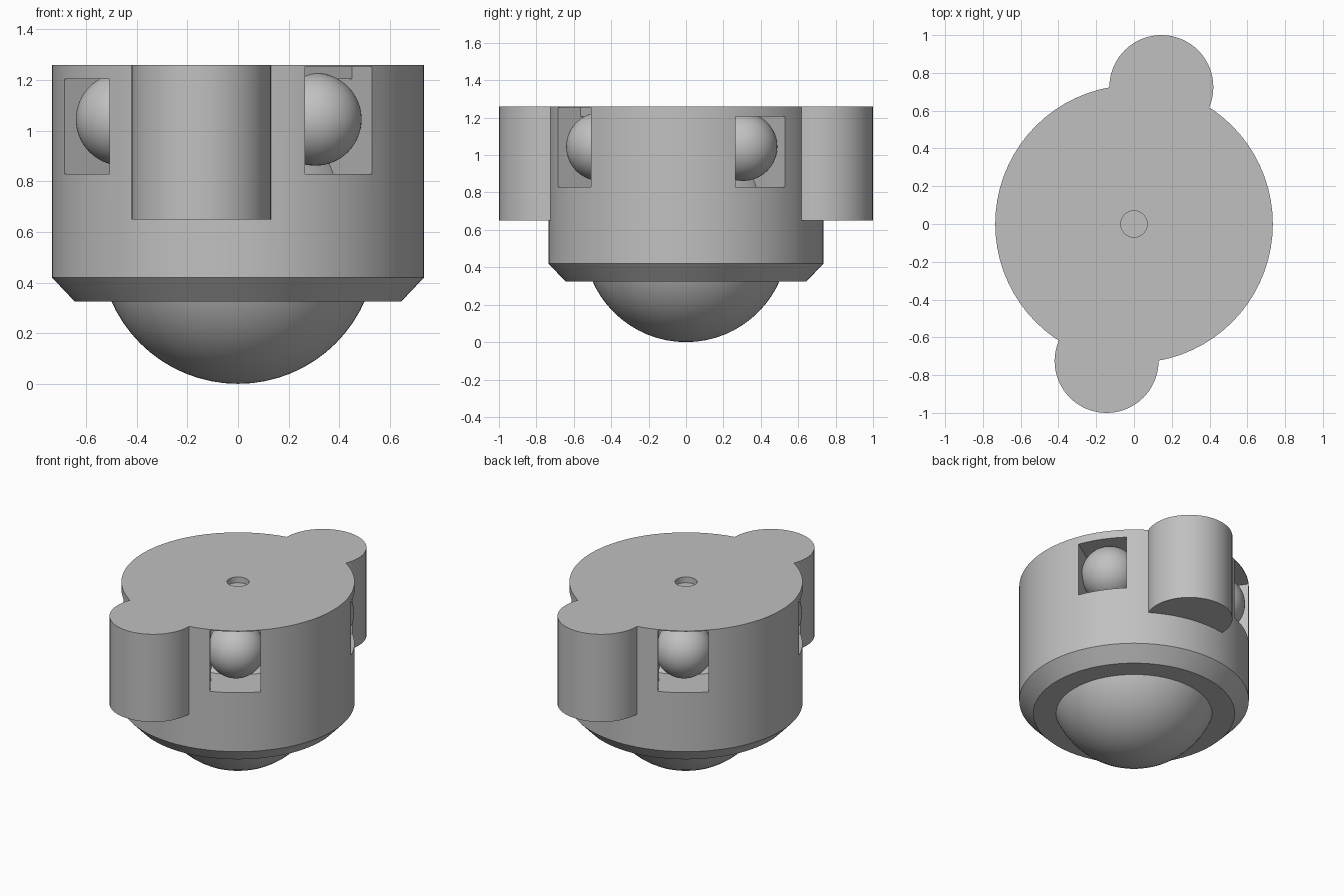
import bpy
import bmesh
from math import radians, cos, sin
from mathutils import Matrix

cube = bpy.data.objects.get("Cube")
if cube:
    bpy.data.objects.remove(cube, do_unlink=True)

TOP = 1.26
WINDOW_ANGLE = 33.7
BALL_HEIGHT = 1.045

grey = bpy.data.materials.new("plain_grey")
grey.use_nodes = True
colour = (0.53, 0.53, 0.53, 1)
grey.diffuse_color = colour
grey.node_tree.nodes["Principled BSDF"].inputs["Base Color"].default_value = colour


def make(name, bm):
    bmesh.ops.recalc_face_normals(bm, faces=bm.faces)
    mesh = bpy.data.meshes.new(name)
    bm.to_mesh(mesh)
    bm.free()
    mesh.materials.append(grey)
    ob = bpy.data.objects.new(name, mesh)
    bpy.context.collection.objects.link(ob)
    return ob


def cylinder(name, radius, z0, z1, x=0, y=0, bottom=None, segments=72):
    bm = bmesh.new()
    bmesh.ops.create_cone(bm, cap_ends=True, segments=segments,
                          radius1=radius if bottom is None else bottom,
                          radius2=radius, depth=z1 - z0,
                          matrix=Matrix.Translation((x, y, (z0 + z1) / 2)))
    return make(name, bm)


def ball(name, radius, location):
    bm = bmesh.new()
    bmesh.ops.create_uvsphere(bm, u_segments=64, v_segments=32, radius=radius,
                              matrix=Matrix.Translation(location))
    return make(name, bm)


def slot(angle, inner, outer, z0, z1):
    """Box running outwards along the given direction."""
    bm = bmesh.new()
    size = Matrix.Diagonal((outer - inner, 0.318, z1 - z0, 1))
    place = Matrix.Translation(((inner + outer) / 2, 0, (z0 + z1) / 2))
    bmesh.ops.create_cube(bm, size=1,
                          matrix=Matrix.Rotation(angle, 4, "Z") @ place @ size)
    return make("slot_cutter", bm)


def smooth(ob):
    bpy.ops.object.select_all(action="DESELECT")
    ob.select_set(True)
    bpy.context.view_layer.objects.active = ob
    bpy.ops.object.shade_smooth_by_angle(angle=radians(30))


def boolean(ob, other, operation):
    """Apply a boolean and discard the helper."""
    mod = ob.modifiers.new("cut", "BOOLEAN")
    mod.operation = operation
    mod.solver = "EXACT"
    mod.object = other
    bpy.context.view_layer.objects.active = ob
    bpy.ops.object.modifier_apply(modifier=mod.name)
    bpy.data.objects.remove(other, do_unlink=True)


# Housing: round body with a chamfered foot
bm = bmesh.new()
profile = [(0, 0.325), (0.645, 0.325), (0.735, 0.42), (0.735, TOP), (0, TOP)]
verts = [bm.verts.new((r, 0, z)) for r, z in profile]
edges = [bm.edges.new(pair) for pair in zip(verts, verts[1:])]
bmesh.ops.spin(bm, geom=verts + edges, cent=(0, 0, 0), axis=(0, 0, 1),
               angle=radians(360), steps=72)
bmesh.ops.remove_doubles(bm, verts=bm.verts, dist=0.0001)
housing = make("housing", bm)

# Two mounting lugs on opposite sides
for side in (1, -1):
    lug = cylinder("lug", 0.275, 0.65, TOP, side * 0.145, side * 0.725)
    boolean(housing, lug, "UNION")

# Four side windows, alternately low and tall, with pockets for the balls
for i in range(4):
    angle = radians(WINDOW_ANGLE + 90 * i)
    boolean(housing, slot(angle, 0.36, 0.9, 0.83, 1.205), "DIFFERENCE")
    if i % 2:
        boolean(housing, slot(angle, 0.573, 0.9, 0.9, 1.254), "DIFFERENCE")

# Screw hole in the top
boolean(housing, cylinder("hole_cutter", 0.07, TOP - 0.04, TOP + 0.1, segments=32),
        "DIFFERENCE")
smooth(housing)

# Main rolling ball and the small support balls
smooth(ball("main_ball", 0.547, (0, 0, 0.547)))
for i in range(4):
    angle = radians(WINDOW_ANGLE + 90 * i)
    smooth(ball("support_ball", 0.183,
                (0.55 * cos(angle), 0.55 * sin(angle), BALL_HEIGHT)))
